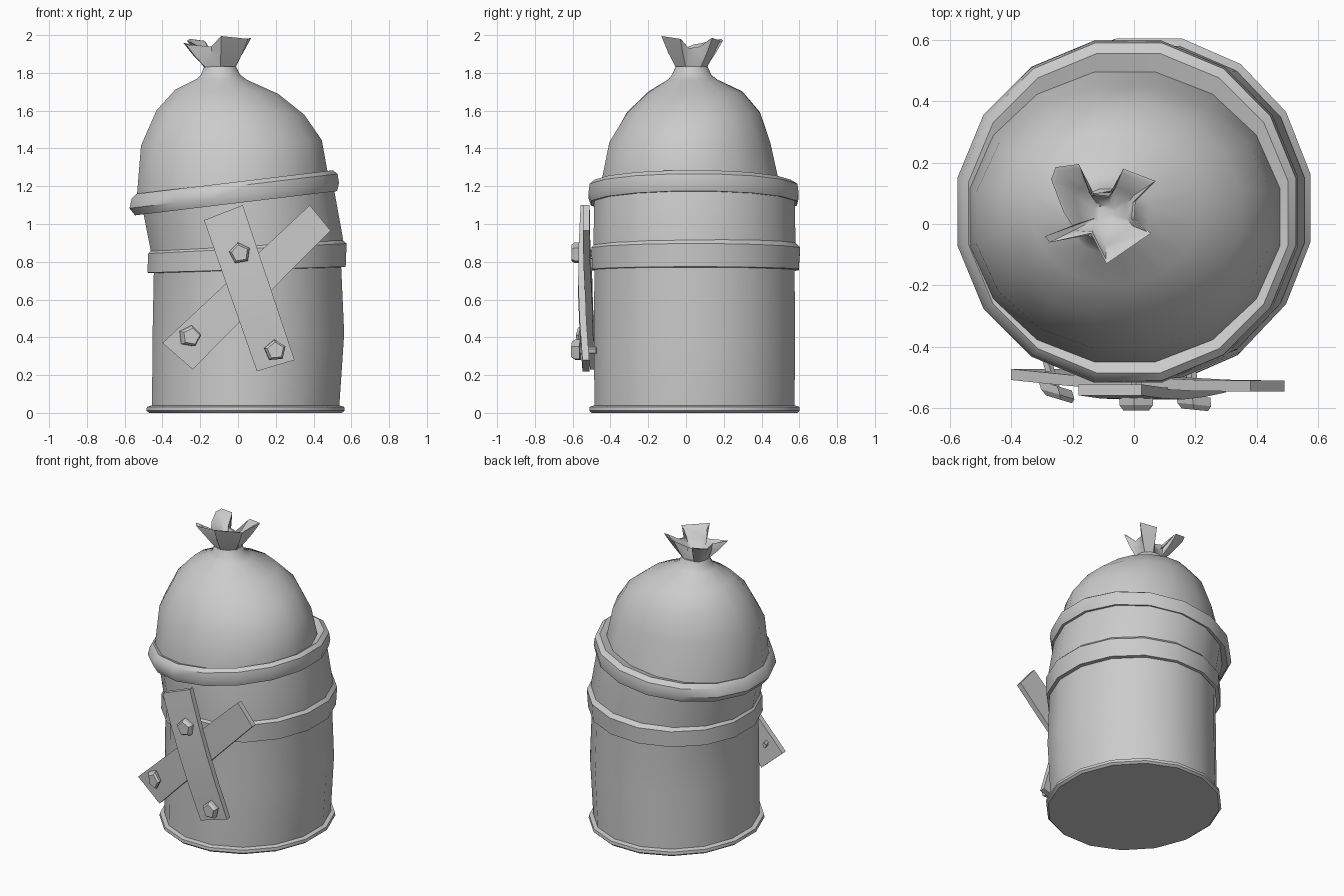
import bpy, bmesh, math
from mathutils import Vector

if "Cube" in bpy.data.objects:
    bpy.data.objects.remove(bpy.data.objects["Cube"])

SIDES = 16


def loft(name, rings, angle=38, closed=False):
    """Skin a list of equal-length point rings; caps the ends unless closed."""
    bm = bmesh.new()
    loops = [[bm.verts.new(p) for p in r] for r in rings]
    n = len(loops[0])
    pairs = list(zip(loops, loops[1:]))
    if closed:
        pairs.append((loops[-1], loops[0]))
    for a, b in pairs:
        for i in range(n):
            j = (i + 1) % n
            bm.faces.new((a[i], a[j], b[j], b[i]))
    if not closed:
        bm.faces.new(loops[0])
        bm.faces.new(loops[-1])
    bmesh.ops.recalc_face_normals(bm, faces=bm.faces)
    mesh = bpy.data.meshes.new(name)
    bm.to_mesh(mesh)
    bm.free()
    ob = bpy.data.objects.new(name, mesh)
    bpy.context.collection.objects.link(ob)
    bpy.ops.object.select_all(action='DESELECT')
    ob.select_set(True)
    bpy.context.view_layer.objects.active = ob
    bpy.ops.object.shade_smooth_by_angle(angle=math.radians(angle))
    return ob


def ring(cx, cy, z, rx, ry, slope=0.0):
    """Ellipse whose height rises with x by the given slope."""
    pts = []
    for i in range(SIDES):
        a = 2 * math.pi * (i + 0.5) / SIDES
        dx = 1.01 * rx * math.cos(a)
        pts.append((cx + dx, cy + 1.01 * ry * math.sin(a), z + slope * dx))
    return pts


# can: base lip, leaning wall
loft("base_lip", [ring(.04, .045, 0, .515, .55), ring(.04, .045, .012, .53, .562),
                  ring(.04, .045, .032, .527, .56), ring(.04, .045, .04, .50, .535)])
loft("can_body", [ring(.04, .045, .02, .50, .535), ring(.055, .045, .42, .512, .537),
                  ring(.05, .045, .78, .50, .535, .03), ring(.045, .045, .90, .515, .54, .05),
                  ring(.0, .045, 1.14, .51, .535, .12)])

# middle hoop
loft("middle_hoop", [ring(.045, .05, .755, .50, .535, .03), ring(.045, .05, .758, .53, .552, .03),
                     ring(.05, .052, .87, .53, .558, .05), ring(.05, .05, .90, .50, .53, .05)],
     closed=True)

# tilted rim around the mouth
loft("top_rim", [ring(-.01, .045, 1.11, .49, .51, .12), ring(-.01, .042, 1.11, .54, .55, .12),
                 ring(-.02, .04, 1.15, .56, .562, .12), ring(-.018, .04, 1.20, .55, .555, .12),
                 ring(-.018, .035, 1.222, .525, .525, .12), ring(-.02, .03, 1.20, .48, .46, .12)],
     closed=True)

# bulging sack
loft("sack", [ring(-.03, .03, 1.12, .51, .49, .12), ring(-.03, .022, 1.21, .51, .475, .12),
              ring(-.035, .02, 1.43, .483, .43, .03), ring(-.04, .04, 1.59, .395, .355, -.03),
              ring(-.06, .05, 1.70, .275, .25, -.04), ring(-.085, .035, 1.765, .135, .13, -.02),
              ring(-.092, .03, 1.79, .105, .105), ring(-.095, .03, 1.835, .085, .085)])

# gathered sack top: neck ring flaring to a crumpled star, then folding inside
NECK = Vector((-.095, .03, 0))
STAR = [(-.275, -.06, 1.95), (-.29, -.04, 1.96), (-.2, -.005, 1.93), (-.23, .04, 1.95),
        (-.27, .145, 1.97), (-.255, .185, 1.98), (-.18, .195, 1.97), (-.145, .10, 1.92),
        (-.08, .09, 1.91), (-.035, .18, 1.97), (.07, .14, 1.985), (.005, .075, 1.94),
        (0, .015, 1.93), (.055, -.03, 1.98), (-.09, -.13, 1.995), (-.14, -.03, 1.94)]


def star_ring(t, shrink, lift=0.0):
    pts = []
    for x, y, z in STAR:
        d = Vector((x, y, 0)) - NECK
        base = d.normalized() * .082
        p = NECK + base.lerp(d, t) * shrink
        p.z = 1.825 + (z - 1.825) * t + lift
        pts.append(p)
    return pts


loft("sack_tuft", [star_ring(0, 1), star_ring(.5, 1.04), star_ring(1, 1),
                   star_ring(1, .92, -.003), star_ring(.5, .8, .01), star_ring(.1, .4, .02)], 45)


def plank(name, start, end, ys, thick):
    """Board between two end edges (x, z pairs), bent through the depths ys."""
    rings = []
    for i, y in enumerate(ys):
        t = i / (len(ys) - 1)
        (ax, az), (bx, bz) = [Vector(s).lerp(Vector(e), t) for s, e in zip(start, end)]
        h = thick / 2
        rings.append([(ax, y - h, az), (bx, y - h, bz), (bx, y + h, bz), (ax, y + h, az)])
    loft(name, rings, 30)


# crossed planks nailed on the front
plank("rear_plank", [(-.40, .37), (-.24, .23)], [(.38, 1.10), (.49, .965)],
      [-.49, -.51, -.515, -.525, -.528], .036)
plank("front_plank", [(-.18, 1.02), (.025, 1.10)], [(.10, .22), (.30, .28)],
      [-.54, -.55, -.553, -.545, -.53], .036)


def bolt(name, x, z, y, tilt, turn):
    """Five-sided bolt head with a thin shank reaching into the can."""
    def pent(r, depth):
        pts = []
        for i in range(5):
            a = turn + 2 * math.pi * i / 5
            dx = r * math.cos(a)
            pts.append((x + dx - tilt * depth, y - depth + tilt * dx, z + r * math.sin(a)))
        return pts
    loft(name, [pent(.018, -.085), pent(.018, 0), pent(.058, 0),
                pent(.058, .028), pent(.045, .045)], 20)


bolt("bolt_upper", .01, .845, -.562, 0, math.radians(100))
bolt("bolt_left", -.26, .405, -.525, -.3, math.radians(80))
bolt("bolt_lower", .195, .33, -.56, -.1, math.radians(95))
